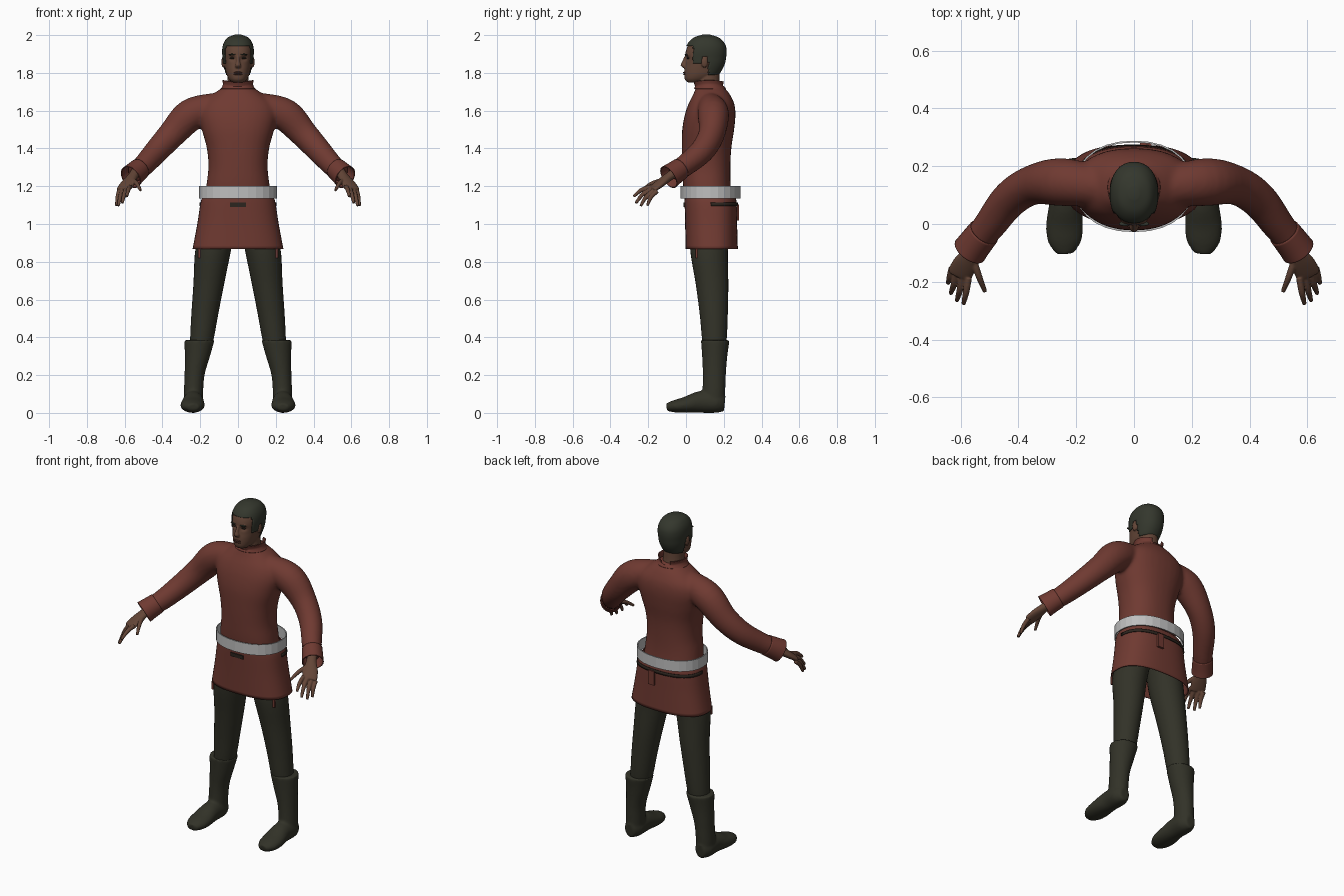
import bpy, bmesh, math
from mathutils import Vector

if "Cube" in bpy.data.objects:
    bpy.data.objects.remove(bpy.data.objects["Cube"])


def material(name, *rgb):
    m = bpy.data.materials.new(name)
    m.use_nodes = True
    m.diffuse_color = (*rgb, 1)
    m.node_tree.nodes["Principled BSDF"].inputs["Base Color"].default_value = (*rgb, 1)
    return m


RED = material("tunic red", 0.16, 0.042, 0.031)
SKIN = material("brown skin", 0.125, 0.06, 0.038)
HAIR = material("dark hair", 0.034, 0.038, 0.026)
CLOTH = material("dark olive cloth", 0.032, 0.032, 0.021)
SILVER = material("silver belt", 0.52, 0.52, 0.52)
STRAP = material("dark strap", 0.025, 0.018, 0.013)
LIP = material("dark lips", 0.085, 0.035, 0.026)


def spline(rows, steps):
    """Catmull-Rom interpolation through the rows."""
    out = []
    for i in range(len(rows) - 1):
        a, b, c, d = rows[max(i - 1, 0)], rows[i], rows[i + 1], rows[min(i + 2, len(rows) - 1)]
        for k in range(steps):
            t = k / steps
            out.append([0.5 * (2 * q + (r - p) * t + (2 * p - 5 * q + 4 * r - s) * t * t
                               + (3 * q - p - 3 * r + s) * t ** 3) for p, q, r, s in zip(a, b, c, d)])
    return out + [list(rows[-1])]


def loft(bm, rows, level=True, sides=32, steps=5, power=2, cap=True):
    """Skin rings (x, y, z, half width, half depth); level rings stay horizontal."""
    rows = spline(rows, steps)
    rings = []
    for i, (x, y, z, a, b) in enumerate(rows):
        u, v = Vector((1, 0, 0)), Vector((0, 1, 0))
        if not level:
            p, q = rows[max(i - 1, 0)], rows[min(i + 1, len(rows) - 1)]
            t = (Vector(q[:3]) - Vector(p[:3])).normalized()
            u = t.cross((0, 0, 1)).normalized()
            v = t.cross(u)
        ring = []
        for k in range(sides):
            c, s = math.cos(math.tau * k / sides), math.sin(math.tau * k / sides)
            c, s = (math.copysign(abs(w) ** (2 / power), w) for w in (c, s))
            ring.append(bm.verts.new(Vector((x, y, z)) + u * a * c + v * b * s))
        rings.append(ring)
    for r, s in zip(rings, rings[1:]):
        for k in range(sides):
            j = (k + 1) % sides
            bm.faces.new((r[k], r[j], s[j], s[k]))
    if cap:
        bm.faces.new(rings[0])
        bm.faces.new(rings[-1])


def profile(rows):
    """Turn (height, front y, back y, half width) into loft rows."""
    return [(0, (f + b) / 2, z, w, (b - f) / 2) for z, f, b, w in rows]


def keep(bm, rule):
    bad = [f for f in bm.faces if not rule(f.calc_center_median())]
    bmesh.ops.delete(bm, geom=bad, context="FACES")


def finish(name, bm, mat, voxel=0, relax=4, mirror=False, thick=0, smooth=True):
    bmesh.ops.recalc_face_normals(bm, faces=bm.faces)
    me = bpy.data.meshes.new(name)
    bm.to_mesh(me)
    bm.free()
    me.materials.append(mat)
    me.polygons.foreach_set("use_smooth", [smooth] * len(me.polygons))
    ob = bpy.data.objects.new(name, me)
    bpy.context.collection.objects.link(ob)
    if voxel:
        m = ob.modifiers.new("blend", "REMESH")
        m.mode, m.voxel_size, m.use_smooth_shade = "VOXEL", voxel, True
        m = ob.modifiers.new("relax", "SMOOTH")
        m.factor, m.iterations = 0.5, relax
    if thick:
        m = ob.modifiers.new("thickness", "SOLIDIFY")
        m.thickness, m.offset = thick, 0
    if mirror:
        m = ob.modifiers.new("mirror", "MIRROR")
        m.use_mirror_merge = False
    return ob


def blob(bm, at, size):
    """Add an ellipsoid."""
    new = bmesh.ops.create_uvsphere(bm, u_segments=20, v_segments=12, radius=1)["verts"]
    bmesh.ops.scale(bm, vec=size, verts=new)
    bmesh.ops.translate(bm, vec=at, verts=new)


def box(name, at, size, mat, mirror=False):
    bm = bmesh.new()
    new = bmesh.ops.create_cube(bm, size=1)["verts"]
    bmesh.ops.scale(bm, vec=size, verts=new)
    bmesh.ops.translate(bm, vec=at, verts=new)
    finish(name, bm, mat, mirror=mirror, smooth=False)


# Tunic body with both sleeves blended in
bm = bmesh.new()
loft(bm, profile([(1.08, 0, .25, .18), (1.2, -.015, .237, .168), (1.3, -.02, .235, .157),
                  (1.4, -.022, .24, .165), (1.5, -.02, .255, .192), (1.58, -.006, .262, .208),
                  (1.64, .015, .255, .19), (1.69, .04, .23, .13), (1.72, .052, .205, .085),
                  (1.735, .06, .195, .07)]), power=2.3)
for s in (1, -1):
    loft(bm, [(s * .12, .13, 1.625, .07, .07), (s * .25, .145, 1.578, .083, .086),
              (s * .35, .135, 1.475, .069, .074), (s * .43, .085, 1.387, .064, .066),
              (s * .5, -.005, 1.31, .056, .058), (s * .545, -.062, 1.27, .05, .053)], level=False)
finish("tunic", bm, RED, voxel=.01, relax=8)

# Flared cuffs
bm = bmesh.new()
loft(bm, [(.52, -.03, 1.292, .054, .056), (.55, -.068, 1.265, .056, .06),
          (.568, -.092, 1.248, .058, .064)], level=False, cap=False)
finish("cuffs", bm, RED, mirror=True, thick=.005)

# Collar, open at the back
bm = bmesh.new()
loft(bm, profile([(1.715, .045, .21, .09), (1.735, .05, .2, .078), (1.757, .043, .205, .082)]), cap=False)
for v in bm.verts:
    if v.co.z > 1.73:
        v.co.z += .012 * (abs(v.co.x) / .08) - .008
keep(bm, lambda c: not (c.y > .17 and abs(c.x) < .03 and c.z > 1.73))
finish("collar", bm, RED, thick=.004)

# Skirt, open underneath
skirt = [(1.15, -.005, .255, .18), (1.115, -.005, .265, .195), (1.0, -.002, .268, .213), (.867, 0, .272, .238)]
bm = bmesh.new()
loft(bm, profile(skirt), sides=48, power=2.5, cap=False)
finish("skirt", bm, RED, thick=.005)

# Thin strap round the back and sides, buckle, pouch and hanging tabs
bm = bmesh.new()
loft(bm, profile([(1.113, -.01, .272, .201), (1.095, -.01, .273, .203)]), sides=48, steps=1, power=2.5, cap=False)
keep(bm, lambda c: c.y > .12)
finish("back_strap", bm, STRAP, thick=.004)
box("buckle", (0, -.008, 1.102), (.085, .009, .022), STRAP)
box("pouch", (.04, .275, 1.062), (.04, .012, .085), RED)
box("side_tabs", (.205, .055, .845), (.012, .012, .05), RED, mirror=True)

# Loose faceted belt
bm = bmesh.new()
loft(bm, profile([(1.2, -.025, .285, .203), (1.135, -.025, .285, .203)]), sides=28, steps=1, power=2.2, cap=False)
finish("belt", bm, SILVER, thick=.006, smooth=False)

# Trousers
bm = bmesh.new()
loft(bm, [(.095, .135, 1.02, .09, .105), (.13, .122, .87, .095, .1), (.155, .138, .68, .081, .086),
          (.176, .147, .52, .071, .074), (.19, .15, .4, .063, .066), (.2, .15, .32, .055, .056)])
finish("trousers", bm, CLOTH, mirror=True)

# Boots: shaft and foot blended
bm = bmesh.new()
loft(bm, [(.204, .155, .385, .08, .076), (.215, .152, .3, .067, .067), (.23, .15, .2, .053, .061),
          (.236, .147, .1, .051, .06), (.236, .145, .04, .05, .055)])
loft(bm, [(.237, .205, .05, .03, .042), (.237, .16, .054, .054, .054), (.237, .08, .058, .055, .058),
          (.24, 0, .043, .064, .043), (.24, -.06, .035, .058, .033), (.238, -.103, .03, .03, .02)], level=False)
finish("boots", bm, CLOTH, voxel=.008, relax=5, mirror=True)

# Hands: palm, four fingers and a thumb
bm = bmesh.new()
loft(bm, [(.54, -.055, 1.275, .028, .026), (.56, -.095, 1.247, .029, .023), (.582, -.135, 1.217, .041, .021),
          (.603, -.172, 1.188, .042, .016), (.607, -.18, 1.182, .034, .01)], level=False)
fingers = [((.572, -.185, 1.198), (.59, -.277, 1.145)), ((.592, -.18, 1.188), (.613, -.266, 1.11)),
           ((.612, -.168, 1.178), (.634, -.24, 1.095)), ((.63, -.152, 1.174), (.644, -.205, 1.097)),
           ((.558, -.115, 1.235), (.515, -.234, 1.178))]
for base, tip in fingers:
    a, b = Vector(base), Vector(tip)
    mid = a.lerp(b, .5) + Vector((0, -.006, .008))
    loft(bm, [(*a, .012, .012), (*mid, .0115, .0115), (*b, .0075, .0075)], level=False, sides=12)
finish("hands", bm, SKIN, voxel=.0035, relax=3, mirror=True)

# Head with eye sockets, nose, ears and neck
skull = [(1.75, .008, .08, .03), (1.765, -.006, .125, .047), (1.79, -.009, .165, .06), (1.82, -.008, .187, .067),
         (1.85, -.003, .2, .072), (1.88, -.005, .206, .075), (1.91, -.002, .209, .077), (1.94, .008, .205, .074),
         (1.965, .024, .19, .064), (1.985, .05, .165, .046), (1.998, .09, .125, .012)]
bm = bmesh.new()
loft(bm, profile(skull), sides=64, power=2.2)
for v in bm.verts:
    if v.co.y < .06:
        d = ((abs(v.co.x) - .03) / .019) ** 2 + ((v.co.z - 1.876) / .013) ** 2
        v.co.y += .012 * math.exp(-d)
loft(bm, [(0, .002, 1.888, .008, .01), (0, -.008, 1.86, .01, .013), (0, -.012, 1.84, .016, .016),
          (0, -.003, 1.826, .014, .012)], sides=16)
loft(bm, [(0, .125, 1.69, .066, .068), (0, .118, 1.74, .058, .062), (0, .115, 1.81, .054, .062)])
for s in (1, -1):
    blob(bm, (s * .077, .098, 1.858), (.011, .018, .031))
    blob(bm, (s * .03, .004, 1.895), (.02, .009, .005))
finish("head", bm, SKIN, voxel=.004, relax=3)

# Lips and eyes
bm = bmesh.new()
for z in (1.802, 1.793):
    blob(bm, (0, -.007, z), (.023, .008, .005))
finish("lips", bm, LIP)
bm = bmesh.new()
blob(bm, (.03, .011, 1.878), (.014, .007, .005))
finish("eyes", bm, STRAP, mirror=True)
bm = bmesh.new()
blob(bm, (.032, .001, 1.898), (.02, .008, .0035))
finish("eyebrows", bm, HAIR, mirror=True)


# Close-cropped hair shell following the skull
def hairline(y):
    if y < .04:
        return 1.94
    if y < .082:
        return 1.85
    return 1.885 if y < .118 else 1.79


bm = bmesh.new()
loft(bm, profile([(z + .002 * (z > 1.9), f - .004, b + .004, w + .005) for z, f, b, w in skull]),
     sides=64, power=2.2)
keep(bm, lambda c: c.z > hairline(c.y))
finish("hair", bm, HAIR, thick=.004)
